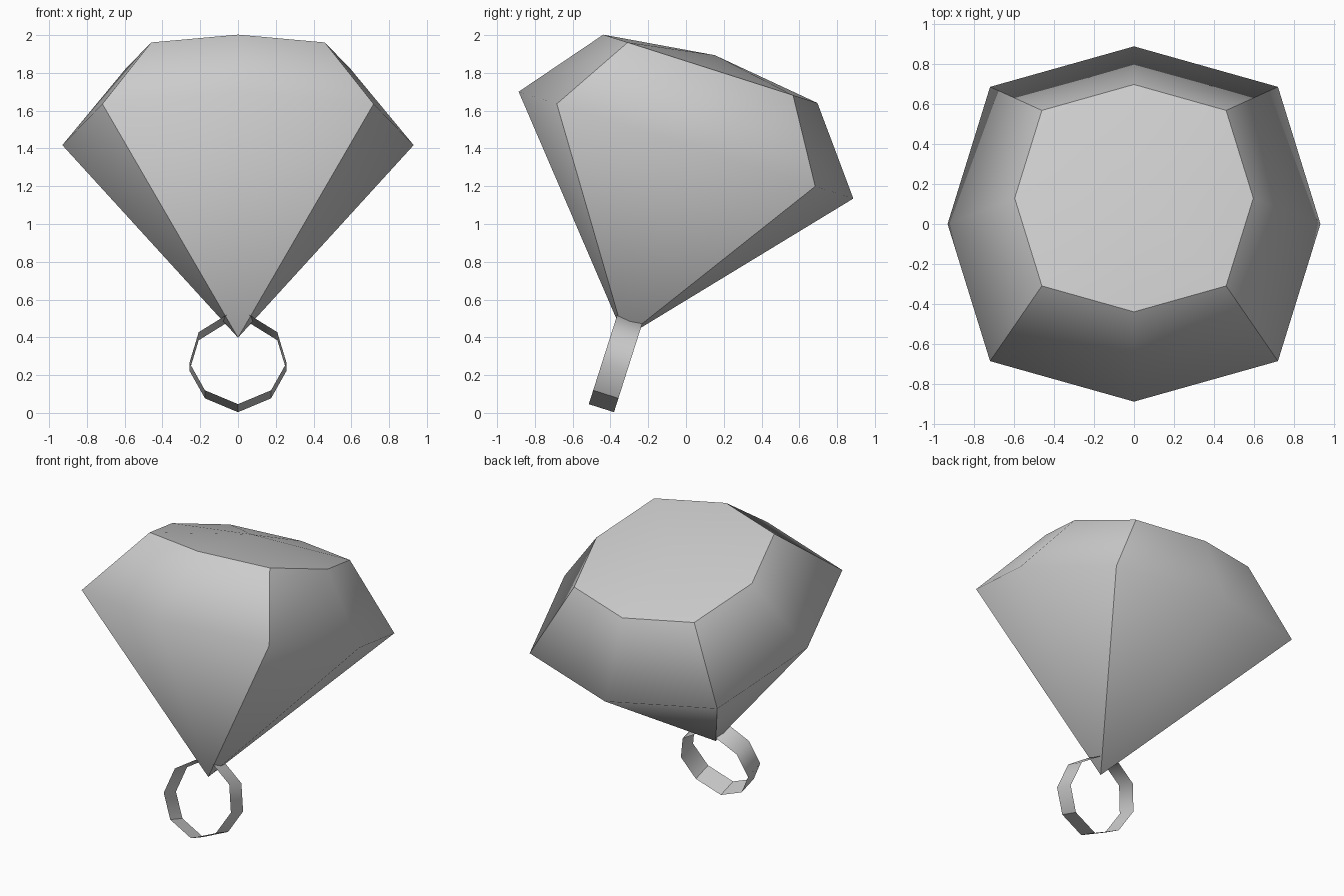
import bpy
import bmesh
from math import radians

cube = bpy.data.objects.get("Cube")
if cube:
    bpy.data.objects.remove(cube, do_unlink=True)

TILT = radians(-17.7)

grey = bpy.data.materials.new("plain_grey")
grey.use_nodes = True
grey.diffuse_color = (0.6, 0.6, 0.6, 1)
grey.node_tree.nodes["Principled BSDF"].inputs["Base Color"].default_value = (0.6, 0.6, 0.6, 1)


def finish(bm, name, location):
    """Turn the bmesh into a smooth shaded, tilted object."""
    bmesh.ops.recalc_face_normals(bm, faces=bm.faces)
    for f in bm.faces:
        f.smooth = True
    mesh = bpy.data.meshes.new(name)
    bm.to_mesh(mesh)
    bm.free()
    mesh.materials.append(grey)
    obj = bpy.data.objects.new(name, mesh)
    obj.location = location
    obj.rotation_euler.x = TILT
    bpy.context.collection.objects.link(obj)
    return obj


# Gem: rounded-square girdle, smaller table with a low dome, pointed base
SIDE, CORNER = 0.93, 0.718
outline = [(SIDE, 0), (CORNER, CORNER), (0, SIDE), (-CORNER, CORNER),
           (-SIDE, 0), (-CORNER, -CORNER), (0, -SIDE), (CORNER, -CORNER)]

bm = bmesh.new()
girdle = [bm.verts.new((x, y, 0)) for x, y in outline]
table = [bm.verts.new((x * 0.64, y * 0.64, 0.424)) for x, y in outline]
dome = bm.verts.new((0, 0, 0.5))
tip = bm.verts.new((0, 0, -1.07))
for i in range(8):
    j = (i + 1) % 8
    bm.faces.new((girdle[i], girdle[j], table[j], table[i]))
    bm.faces.new((table[i], table[j], dome))
    bm.faces.new((girdle[j], girdle[i], tip))
    # Crisp table rim
    bm.edges.get((table[i], table[j])).smooth = False
# Crisp edges down the four corners
for i in range(1, 8, 2):
    bm.edges.get((table[i], girdle[i])).smooth = False
    bm.edges.get((girdle[i], tip)).smooth = False
finish(bm, "gem", (0, 0, 1.4175))

# Ring: thin faceted band whose top runs into the gem's point
half = [(0.175, 0.077), (0.257, 0.23), (0.208, 0.4)]
loop = [(0, 0)] + half + [(0, 0.535)] + [(-x, z) for x, z in reversed(half)]

bm = bmesh.new()
front = [bm.verts.new((x, -0.07, z)) for x, z in loop]
back = [bm.verts.new((x, 0.07, z)) for x, z in loop]
count = len(loop)
for i in range(count):
    j = (i + 1) % count
    bm.faces.new((front[i], front[j], back[j], back[i]))
# Crisp folds around the bottom of the band
for i in range(count):
    if loop[i][1] < 0.1:
        bm.edges.get((front[i], back[i])).smooth = False
finish(bm, "ring_band", (0, -0.448, 0.025))
